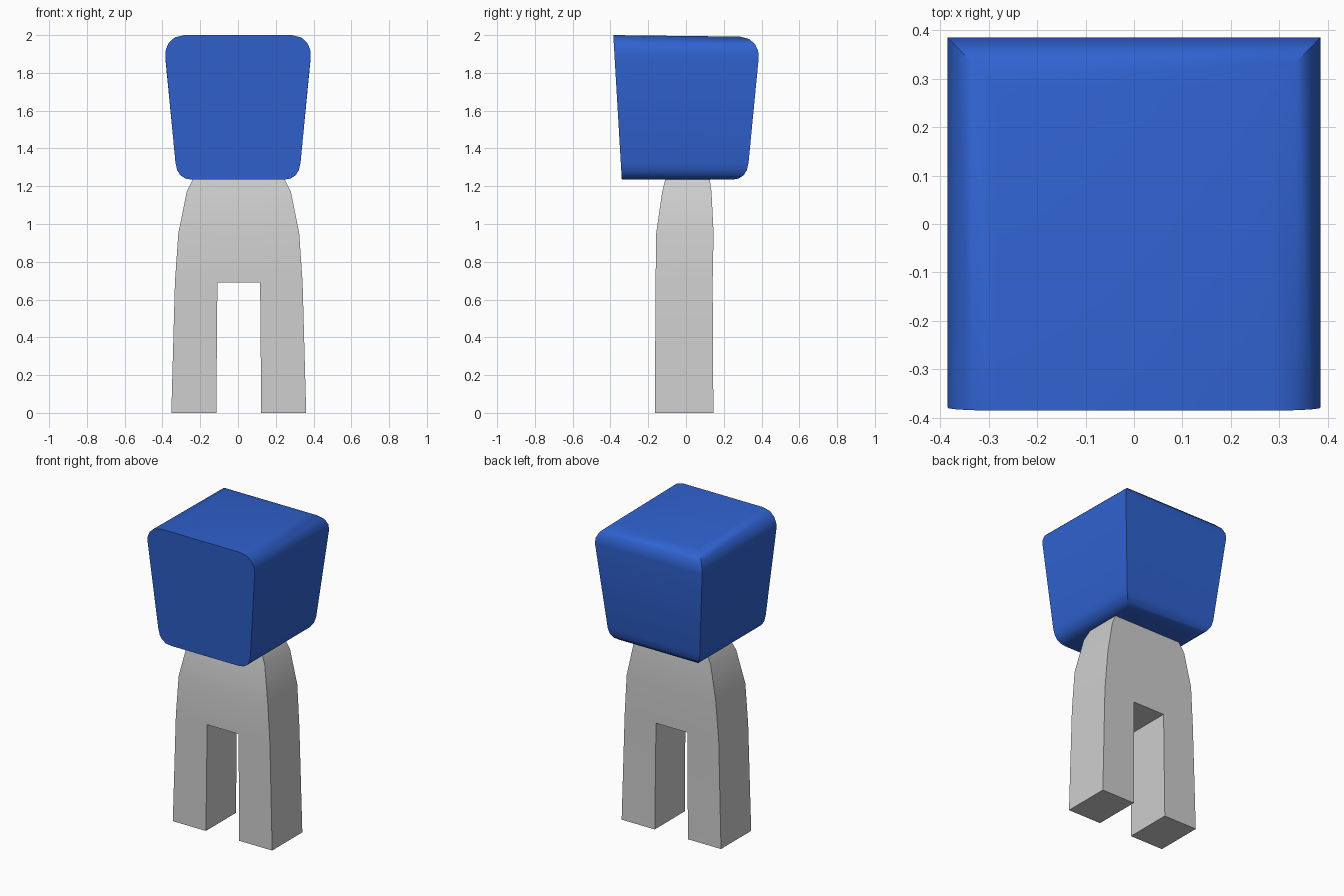
import bpy
import bmesh
import math

cube = bpy.data.objects.get("Cube")
if cube:
    bpy.data.objects.remove(cube, do_unlink=True)


def make_material(name, rgb):
    mat = bpy.data.materials.new(name)
    mat.use_nodes = True
    mat.diffuse_color = (*rgb, 1)
    mat.node_tree.nodes["Principled BSDF"].inputs["Base Color"].default_value = (*rgb, 1)
    return mat


def finish(bm, name, mat, angle):
    bmesh.ops.recalc_face_normals(bm, faces=bm.faces)
    mesh = bpy.data.meshes.new(name)
    bm.to_mesh(mesh)
    bm.free()
    mesh.materials.append(mat)
    obj = bpy.data.objects.new(name, mesh)
    bpy.context.collection.objects.link(obj)
    bpy.ops.object.select_all(action='DESELECT')
    obj.select_set(True)
    bpy.context.view_layer.objects.active = obj
    bpy.ops.object.shade_smooth_by_angle(angle=math.radians(angle))
    return obj


blue = make_material("blue", (0.029, 0.122, 0.63))
grey = make_material("light grey", (0.62, 0.62, 0.62))

# Head: square rings with rounded top and bottom edges and a flat, leaning front
head_profile = [  # half width, height
    (0.245, 1.235), (0.28, 1.241), (0.305, 1.258), (0.322, 1.285), (0.331, 1.325),
    (0.385, 1.89), (0.382, 1.925), (0.366, 1.96), (0.335, 1.988), (0.285, 2.0),
]
bm = bmesh.new()
rings = []
for w, z in head_profile:
    front = -0.34 - 0.045 * (z - 1.235) / 0.765
    ring = []
    for x, y in ((-w, front), (w, front), (w, w), (-w, w)):
        drop = 0.012 * (y + 0.385) if z > 1.85 else 0  # top slopes slightly to the back
        ring.append(bm.verts.new((x, y, z - drop)))
    rings.append(ring)
for low, high in zip(rings, rings[1:]):
    for i in range(4):
        j = (i + 1) % 4
        bm.faces.new((low[i], low[j], high[j], high[i]))
bm.faces.new(rings[0][::-1])
bm.faces.new(rings[-1])
finish(bm, "head", blue, 35)

# Body: torso and two legs as one grid, leaving the gap between the legs open
body_rows = [  # height, outer half width, inner half width, front y, back y
    (0.0, 0.357, 0.119, -0.165, 0.145),
    (0.69, 0.338, 0.113, -0.161, 0.141),
    (0.95, 0.320, 0.107, -0.158, 0.146),
    (1.17, 0.276, 0.092, -0.126, 0.135),
    (1.25, 0.236, 0.079, -0.106, 0.124),
]
bm = bmesh.new()
grid = [[[bm.verts.new((x + 0.004, y, z)) for y in (front, back)]
         for x in (-outer, -inner, inner, outer)]
        for z, outer, inner, front, back in body_rows]


def solid(row, col):
    return 0 <= row < 4 and 0 <= col < 3 and not (row == 0 and col == 1)


for r in range(4):
    for c in range(3):
        if not solid(r, c):
            continue
        a, b, d, e = grid[r][c], grid[r][c + 1], grid[r + 1][c + 1], grid[r + 1][c]
        for side in (0, 1):
            bm.faces.new((a[side], b[side], d[side], e[side]))
        for (dr, dc), (p, q) in (((-1, 0), (a, b)), ((0, 1), (b, d)),
                                 ((1, 0), (d, e)), ((0, -1), (e, a))):
            if not solid(r + dr, c + dc):
                bm.faces.new((p[0], q[0], q[1], p[1]))
bmesh.ops.delete(bm, geom=[v for v in bm.verts if not v.link_faces], context='VERTS')
finish(bm, "body_and_legs", grey, 30)
